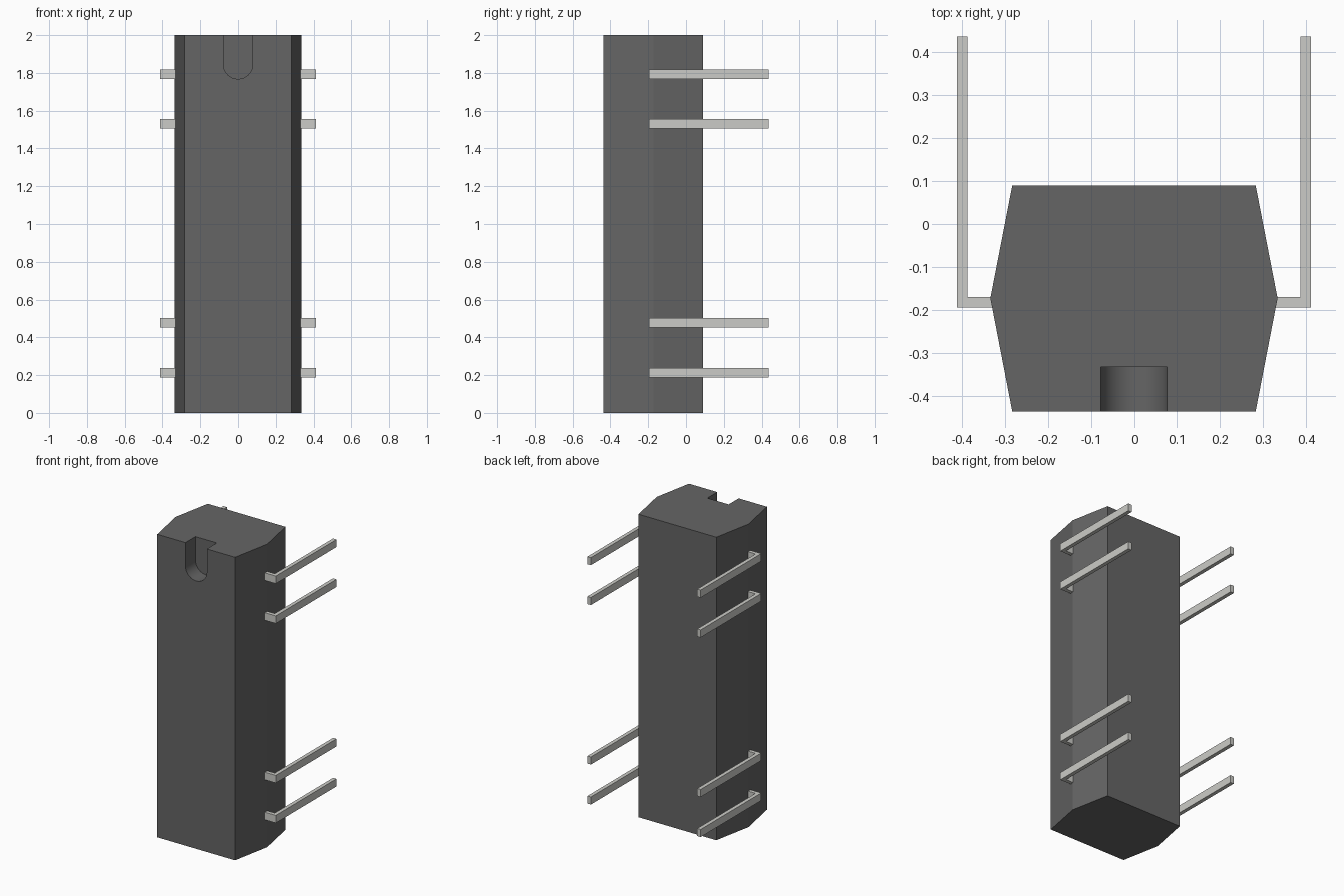
import bpy, bmesh, math
from mathutils import Matrix

if "Cube" in bpy.data.objects:
    bpy.data.objects.remove(bpy.data.objects["Cube"])


def material(name, rgb):
    mat = bpy.data.materials.new(name)
    mat.diffuse_color = (*rgb, 1)
    mat.use_nodes = True
    mat.node_tree.nodes["Principled BSDF"].inputs["Base Color"].default_value = mat.diffuse_color
    return mat


def prism(name, outline, height, matrix=Matrix(), mat=None):
    """Extrude a 2D outline along local z, then place it with matrix."""
    bm = bmesh.new()
    base = bm.faces.new([bm.verts.new((x, y, 0)) for x, y in outline])
    top = bmesh.ops.extrude_face_region(bm, geom=[base])["geom"]
    bmesh.ops.translate(bm, vec=(0, 0, height),
                        verts=[v for v in top if isinstance(v, bmesh.types.BMVert)])
    bm.transform(matrix)
    bmesh.ops.recalc_face_normals(bm, faces=bm.faces)
    mesh = bpy.data.meshes.new(name)
    bm.to_mesh(mesh)
    bm.free()
    obj = bpy.data.objects.new(name, mesh)
    bpy.context.collection.objects.link(obj)
    if mat:
        mesh.materials.append(mat)
    return obj


plastic = material("dark_plastic", (0.13, 0.13, 0.13))
metal = material("pin_metal", (0.6, 0.6, 0.57))

# Six-sided package body
right = [(0.284, -0.437), (0.335, -0.173), (0.284, 0.09)]
body = prism("package_body", right + [(-x, y) for x, y in reversed(right)], 2.0, mat=plastic)

# Round-bottomed orientation notch in the front face
R, CENTRE_Z = 0.078, 1.846
slot = [(R, 2.1), (-R, 2.1)]
slot += [(R * math.cos(math.pi + math.pi * i / 24),
          CENTRE_Z + R * math.sin(math.pi + math.pi * i / 24)) for i in range(25)]
to_front = Matrix.Translation((0, -0.333, 0)) @ Matrix.Rotation(math.pi / 2, 4, "X")
cutter = prism("notch_cutter", slot, 0.2, to_front, plastic)
cutter.hide_render = True
cut = body.modifiers.new("notch", "BOOLEAN")
cut.operation, cut.solver, cut.object = "DIFFERENCE", "EXACT", cutter
bpy.context.view_layer.objects.active = body
body.select_set(True)
bpy.ops.object.modifier_apply(modifier=cut.name)
bpy.data.objects.remove(cutter)
bpy.ops.object.shade_smooth_by_angle(angle=math.radians(10))

# Bent pins, four on each side
bend = [(0.325, -0.195), (0.413, -0.195), (0.413, 0.437),
        (0.388, 0.437), (0.388, -0.17), (0.325, -0.17)]
for side, sx in (("left", -1), ("right", 1)):
    for n, z in enumerate((0.213, 0.477, 1.53, 1.793), 1):
        prism(f"{side}_pin_{n}", [(sx * x, y) for x, y in bend], 0.05,
              Matrix.Translation((0, 0, z - 0.025)), metal)
